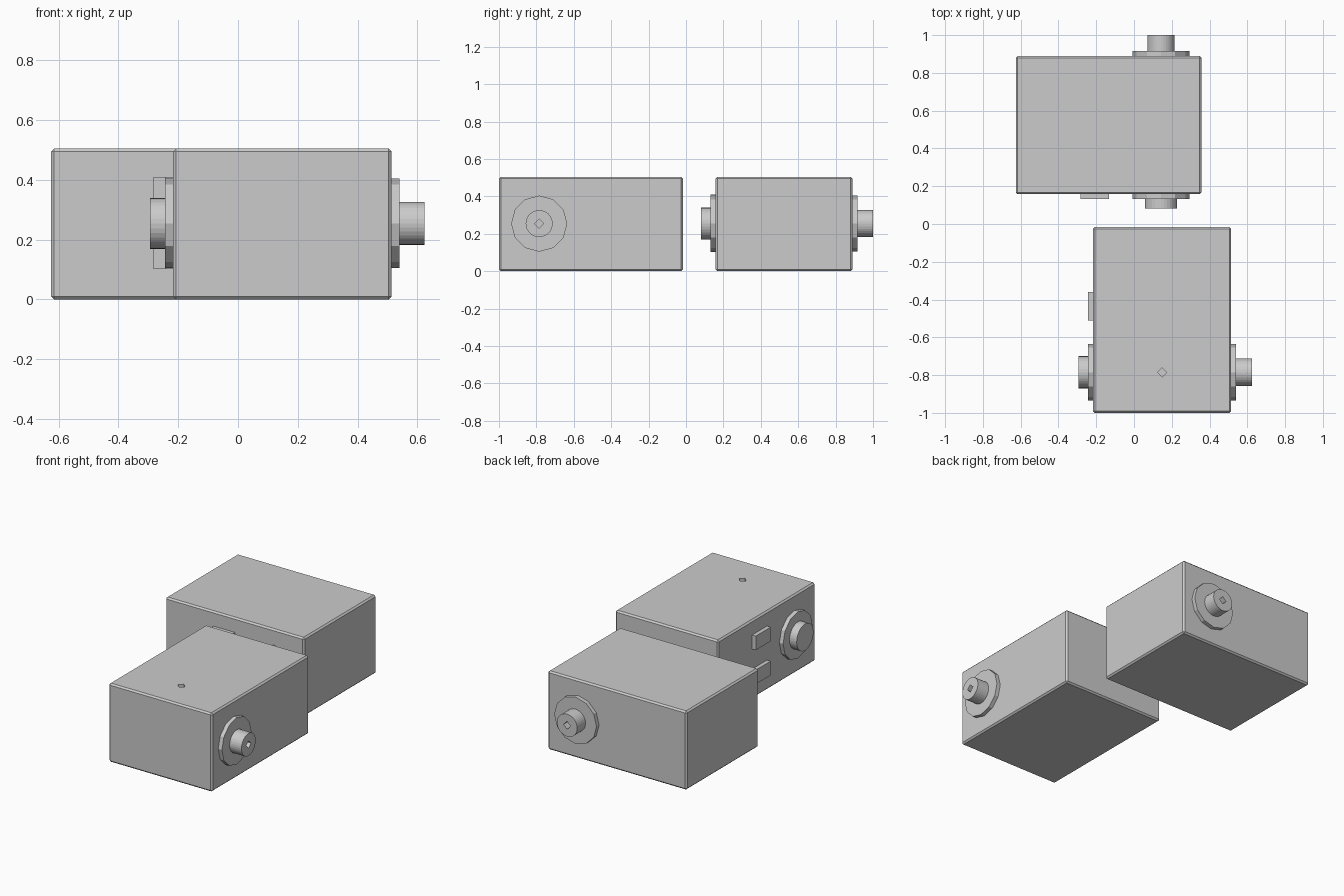
import bpy, bmesh
from math import pi
from mathutils import Matrix, Vector

if "Cube" in bpy.data.objects:
    bpy.data.objects.remove(bpy.data.objects["Cube"])

HALF, AXIS_Z, TOP = 0.366, 0.254, 0.504   # half width of housing, shaft height, housing height


def finish(name, bm, place):
    bmesh.ops.recalc_face_normals(bm, faces=bm.faces)
    mesh = bpy.data.meshes.new(name)
    bm.to_mesh(mesh)
    bm.free()
    obj = bpy.data.objects.new(name, mesh)
    bpy.context.collection.objects.link(obj)
    obj.matrix_world = place
    return obj


def box(name, lo, hi, place, bevel=0):
    lo, hi = Vector(lo), Vector(hi)
    bm = bmesh.new()
    bmesh.ops.create_cube(bm, size=1, matrix=Matrix.Translation((lo + hi) / 2)
                          @ Matrix.Diagonal((*(hi - lo), 1)))
    if bevel:
        bmesh.ops.bevel(bm, geom=bm.edges[:], offset=bevel, segments=1, affect='EDGES')
    return finish(name, bm, place)


def rod(name, radius, sides, y0, y1, place):
    """Cylinder along local y on the shaft axis."""
    bm = bmesh.new()
    bmesh.ops.create_cone(bm, cap_ends=True, segments=sides, radius1=radius, radius2=radius,
                          depth=abs(y1 - y0),
                          matrix=Matrix.Translation((0, (y0 + y1) / 2, AXIS_Z))
                          @ Matrix.Rotation(pi / 2, 4, 'X'))
    return finish(name, bm, place)


def cut(target, cutter):
    mod = target.modifiers.new("hole", 'BOOLEAN')
    mod.operation, mod.solver, mod.object = 'DIFFERENCE', 'EXACT', cutter
    cutter.hide_render = True
    cutter.display_type = 'WIRE'


def gear_motor(tag, place):
    housing = box(tag + "_housing", (-0.769, -HALF, 0), (0.215, HALF, TOP), place, 0.01)
    # output side: flange and shaft with a small diamond hole
    rod(tag + "_shaft_flange", 0.15, 12, HALF, HALF + 0.026, place)
    shaft = rod(tag + "_shaft", 0.072, 32, HALF, HALF + 0.11, place)
    cut(shaft, rod(tag + "_shaft_hole_cutter", 0.025, 4, HALF + 0.06, HALF + 0.15, place))
    # rear side: flange, cap and two terminals
    rod(tag + "_rear_flange", 0.15, 12, -HALF, -HALF - 0.026, place)
    rod(tag + "_rear_cap", 0.085, 32, -HALF, -HALF - 0.077, place)
    for level, z in (("lower", 0.102), ("upper", 0.32)):
        box(f"{tag}_{level}_terminal", (-0.426, -HALF - 0.026, z), (-0.275, -HALF, z + 0.09), place)
    return housing


gear_motor("back", Matrix.Translation((0.143, 0.524, 0)))
front_place = Matrix.Translation((0.1485, -0.785, 0)) @ Matrix.Rotation(-pi / 2, 4, 'Z')
front = gear_motor("front", front_place)

# small diamond hole in the top of the front housing
bm = bmesh.new()
bmesh.ops.create_cone(bm, cap_ends=True, segments=4, radius1=0.025, radius2=0.025, depth=0.1,
                      matrix=Matrix.Translation((0, 0, TOP)))
cut(front, finish("top_hole_cutter", bm, front_place))
